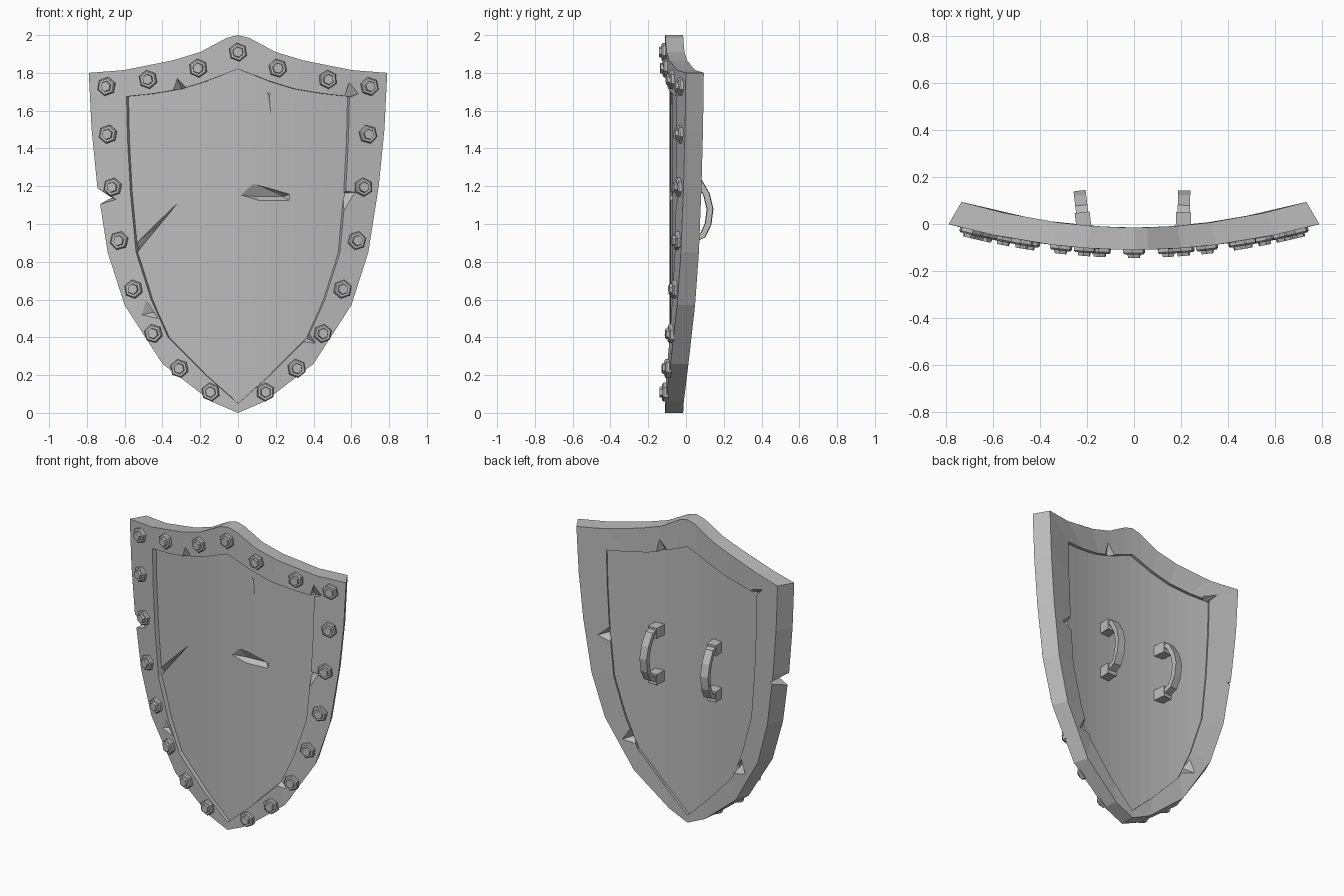
import bpy, bmesh, math, random
from mathutils import Vector, Matrix

random.seed(4)
if "Cube" in bpy.data.objects:
    bpy.data.objects.remove(bpy.data.objects["Cube"], do_unlink=True)

GREY = (0.5, 0.5, 0.5, 1)
steel = bpy.data.materials.new("worn_grey")
steel.use_nodes = True
steel.diffuse_color = GREY
steel.node_tree.nodes["Principled BSDF"].inputs["Base Color"].default_value = GREY


def bent(x, z, t):
    """Point on the curved shield, t below its front surface."""
    return Vector((x * (1 - 0.7 * t), -0.11 + 0.175 * x * x + 0.95 * t, z))


def finish(name, bm):
    bmesh.ops.recalc_face_normals(bm, faces=bm.faces)
    mesh = bpy.data.meshes.new(name)
    bm.to_mesh(mesh)
    bm.free()
    mesh.materials.append(steel)
    obj = bpy.data.objects.new(name, mesh)
    bpy.context.collection.objects.link(obj)
    return obj


def carve(target, cuts):
    """Cut battle damage: each cut is a hull of surface points and deep points."""
    bm = bmesh.new()
    for start, points, end, deep in cuts:
        verts = [bm.verts.new(bent(x, z, start)) for x, z in points]
        verts += [bm.verts.new(bent(x, z, end)) for x, z in deep]
        bmesh.ops.convex_hull(bm, input=verts)
    cutter = finish("damage_cutter", bm)
    cutter.hide_render = True
    mod = target.modifiers.new("damage", "BOOLEAN")
    mod.operation, mod.solver, mod.object = "DIFFERENCE", "EXACT", cutter
    bpy.context.view_layer.objects.active = target
    bpy.ops.object.modifier_apply(modifier=mod.name)
    bpy.data.objects.remove(cutter, do_unlink=True)


# Half outlines from the top point round to the bottom point
OUTER = [(0, 2), (.06, 1.985), (.2, 1.91), (.35, 1.865), (.6, 1.815), (.79, 1.8),
         (.775, 1.5), (.745, 1.2), (.69, .85), (.6, .57), (.4, .26), (.14, .06), (0, 0)]
INNER = [(0, 1.82), (.08, 1.79), (.17, 1.755), (.3, 1.715), (.45, 1.69), (.59, 1.675),
         (.585, 1.45), (.57, 1.17), (.54, .85), (.46, .6), (.37, .4), (.17, .2), (0, .05)]
CORNER = 5


def mirrored(half):
    return half + [(-x, z) for x, z in half[-2:0:-1]]


# Rim: four loops joined into a closed band
bm = bmesh.new()
loops = [[bm.verts.new(bent(x, z, t)) for x, z in mirrored(half)]
         for half, t in ((OUTER, 0), (INNER, 0), (INNER, .1), (OUTER, .1))]
for k, loop in enumerate(loops):
    other = loops[(k + 1) % 4]
    for i in range(len(loop)):
        j = (i + 1) % len(loop)
        bm.faces.new((loop[i], loop[j], other[j], other[i]))
rim = finish("rim", bm)

FRONT, BACK = -.01, .11
carve(rim, [
    (FRONT, [(-.36, 1.69), (-.26, 1.72), (-.325, 1.785)], .06, [(-.3, 1.69)]),
    (FRONT, [(.59, 1.765), (.65, 1.695), (.56, 1.66)], .06, [(.57, 1.66)]),
    (FRONT, [(.55, 1.18), (.53, 1.0), (.635, 1.17)], .05, [(.55, 1.16)]),
    (FRONT, [(-.5, .61), (-.42, .49), (-.525, .515)], .05, [(-.43, .54)]),
    (FRONT, [(.37, .44), (.34, .37), (.425, .36)], .05, [(.35, .41)]),
    (FRONT, [(-.78, 1.215), (-.78, 1.085), (-.64, 1.13)], .12, [(-.82, 1.19), (-.82, 1.12), (-.73, 1.14)]),
    (BACK, [(.13, 1.75), (.25, 1.72), (.22, 1.84)], .05, [(.18, 1.72)]),
    (BACK, [(-.56, 1.64), (-.54, 1.7), (-.66, 1.74)], .05, [(-.56, 1.66)]),
    (BACK, [(.55, 1.2), (.55, 1.06), (.67, 1.1)], .05, [(.55, 1.13)]),
    (BACK, [(-.46, .55), (-.36, .41), (-.5, .45)], .05, [(-.4, .5)]),
    (BACK, [(.42, .56), (.34, .42), (.5, .44)], .05, [(.38, .48)]),
])


# Panel: vertical strips following the curve, recessed on both sides
def height_at(line, x):
    for (x0, z0), (x1, z1) in zip(line, line[1:]):
        if x0 <= x <= x1:
            return z0 + (z1 - z0) * (x - x0) / (x1 - x0)
    return line[-1][1]


top_line, low_line = INNER[:CORNER + 1], INNER[:CORNER - 1:-1]
half_x = sorted({x for x, z in INNER})
columns = [-x for x in half_x[:0:-1]] + half_x
bm = bmesh.new()
rows = []
for x in columns:
    hi, lo = height_at(top_line, abs(x)), height_at(low_line, abs(x))
    rows.append([bm.verts.new(bent(x * 1.008, z, t))
                 for z, t in ((lo, .025), (hi, .025), (hi, .08), (lo, .08))])
for a, b in zip(rows, rows[1:]):
    for k in range(4):
        m = (k + 1) % 4
        bm.faces.new((a[k], a[m], b[m], b[k]))
for end in (rows[0], rows[-1]):
    bm.faces.new(end)
bmesh.ops.remove_doubles(bm, verts=bm.verts, dist=.0005)
panel = finish("panel", bm)

carve(panel, [
    (.018, [(0, 1.155), (.07, 1.22), (.285, 1.16), (.28, 1.12), (.12, 1.12)], .06, [(.1, 1.145), (.25, 1.145)]),
    (.018, [(-.56, .83), (-.3, 1.14), (-.42, 1.02), (-.56, .89)], .055, [(-.54, .86), (-.44, .98)]),
    (.018, [(.14, 1.72), (.2, 1.7), (.185, 1.47)], .032, [(.17, 1.68)]),
])

# Bolts: stepped hexagons set square to the curve
BOLTS = [(0, 1.91), (.21, 1.825), (.475, 1.765), (.695, 1.728), (.687, 1.475), (.662, 1.195),
         (.628, .912), (.552, .655), (.447, .42), (.31, .235), (.145, .11)]
PROFILE = [(.05, -.012), (.05, .013), (.043, .02), (.03, .02), (.027, .034)]


def add_bolt(x, z, number):
    bm = bmesh.new()
    spin = random.uniform(-.3, .3)
    rings = [[bm.verts.new((r * math.sin(spin + i * math.pi / 3), -h,
                            r * math.cos(spin + i * math.pi / 3))) for i in range(6)]
             for r, h in PROFILE]
    for a, b in zip(rings, rings[1:]):
        for i in range(6):
            j = (i + 1) % 6
            bm.faces.new((a[i], a[j], b[j], b[i]))
    bm.faces.new(rings[0])
    bm.faces.new(rings[-1])
    obj = finish("bolt_%d" % number, bm)
    obj.location = bent(x, z, 0)
    obj.rotation_euler.z = math.atan(.35 * x)


for number, (x, z) in enumerate(mirrored(BOLTS + [(0, 0)])):
    if z > 0:
        add_bolt(x, z, number)

# Handles: an arched strap with a block foot at each end
ARCH = [(.02, 1.235), (.07, 1.225), (.11, 1.155), (.128, 1.08), (.118, 1.0), (.09, .94), (.02, .91)]


def add_handle(name, x, twist):
    bm = bmesh.new()
    rings = []
    for i, (y, z) in enumerate(ARCH):
        ahead, behind = ARCH[min(i + 1, len(ARCH) - 1)], ARCH[max(i - 1, 0)]
        along = Vector((0, ahead[0] - behind[0], ahead[1] - behind[1])).normalized()
        out = Vector((0, -along.z, along.y)) * .015
        side = Vector((.026, 0, 0))
        mid = Vector((0, y, z))
        rings.append([bm.verts.new(mid + out * s + side * w)
                      for s, w in ((1, 1), (1, -1), (-1, -1), (-1, 1))])
    for a, b in zip(rings, rings[1:]):
        for k in range(4):
            m = (k + 1) % 4
            bm.faces.new((a[k], a[m], b[m], b[k]))
    bm.faces.new(rings[0])
    bm.faces.new(rings[-1])
    for z in (ARCH[0][1] - .012, ARCH[-1][1] + .008):
        bmesh.ops.create_cube(bm, size=1, matrix=Matrix.Translation((0, .008, z))
                              @ Matrix.Diagonal((.064, .084, .07, 1)))
    obj = finish(name, bm)
    obj.location.x = x
    obj.rotation_euler.z = twist


add_handle("left_handle", .21, -.03)
add_handle("right_handle", -.215, .12)
